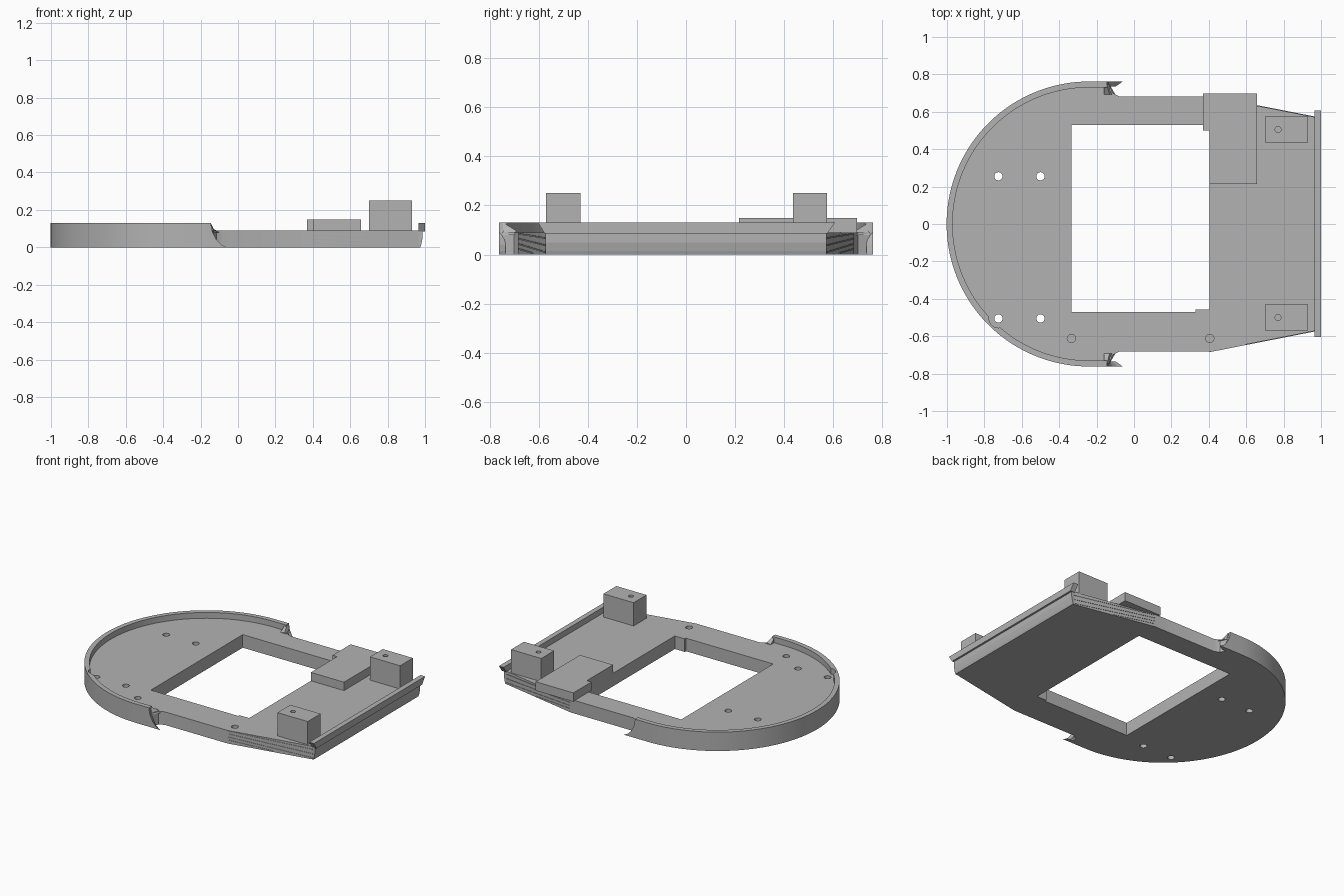
import bpy, bmesh, math

if "Cube" in bpy.data.objects:
    bpy.data.objects.remove(bpy.data.objects["Cube"])

# single plain grey material
grey = bpy.data.materials.new("plain_grey")
grey.diffuse_color = (0.45, 0.45, 0.45, 1)
grey.use_nodes = True
grey.node_tree.nodes["Principled BSDF"].inputs["Base Color"].default_value = grey.diffuse_color


def link(name, bm):
    bmesh.ops.recalc_face_normals(bm, faces=bm.faces)
    me = bpy.data.meshes.new(name)
    bm.to_mesh(me)
    bm.free()
    me.materials.append(grey)
    ob = bpy.data.objects.new(name, me)
    bpy.context.collection.objects.link(ob)
    return ob


def loft(name, bottom, top):
    """Solid between two matching 3D loops."""
    bm = bmesh.new()
    a = [bm.verts.new(p) for p in bottom]
    b = [bm.verts.new(p) for p in top]
    bm.faces.new(a)
    bm.faces.new(b)
    for i in range(len(a)):
        j = (i + 1) % len(a)
        bm.faces.new((a[i], a[j], b[j], b[i]))
    return link(name, bm)


def prism(name, outline, z0, z1):
    return loft(name, [(x, y, z0) for x, y in outline], [(x, y, z1) for x, y in outline])


def box(name, x0, x1, y0, y1, z0, z1):
    return prism(name, [(x0, y0), (x1, y0), (x1, y1), (x0, y1)], z0, z1)


def disc(name, x, y, r, z0, z1, n=32):
    return prism(name, [(x + r * math.cos(2 * math.pi * i / n),
                         y + r * math.sin(2 * math.pi * i / n)) for i in range(n)], z0, z1)


def cut(ob, cutters):
    """Subtract the cutters, bake the result and remove them."""
    for c in cutters:
        m = ob.modifiers.new("cut", 'BOOLEAN')
        m.operation, m.solver, m.object = 'DIFFERENCE', 'EXACT', c
    bpy.context.view_layer.update()
    dg = bpy.context.evaluated_depsgraph_get()
    me = bpy.data.meshes.new_from_object(ob.evaluated_get(dg))
    ob.modifiers.clear()
    ob.data = me
    for c in cutters:
        bpy.data.objects.remove(c)


def smooth(ob):
    ob.data.polygons.foreach_set("use_smooth", [True] * len(ob.data.polygons))
    ob.data.set_sharp_from_angle(angle=math.radians(30))


CX, TOP, RIM = -0.24, 0.09, 0.13


def arc(r, n=72):
    """Half circle from +y round the left end to -y."""
    return [(CX + r * math.cos(math.pi / 2 + math.pi * i / n),
             r * math.sin(math.pi / 2 + math.pi * i / n)) for i in range(n + 1)]


# base plate: round left end, narrower middle, tapered right end
side = [(0.975, -0.57), (0.40, -0.683), (-0.08, -0.683), (-0.115, -0.70),
        (-0.13, -0.735), (-0.14, -0.762)]
outline = arc(0.762) + side[::-1] + [(x, -y) for x, y in side]
plate = prism("base_plate", outline, 0, TOP)
window = [(-0.335, -0.47), (0.33, -0.47), (0.33, -0.457), (0.405, -0.457),
          (0.405, 0.53), (-0.335, 0.53)]
cutters = [prism("window_cutter", window, -0.1, 0.3)]
for x in (-0.725, -0.5):
    for y in (0.255, -0.505):
        cutters.append(disc("hole_cutter", x, y, 0.022, -0.1, 0.3))
for x in (-0.335, 0.405):
    cutters.append(disc("blind_hole_cutter", x, -0.612, 0.022, 0.03, 0.3))
cut(plate, cutters)
smooth(plate)

# raised rim round the left end, relieved beside the nearest hole
rim_line = ([(-0.145, 0.762)] + arc(0.762) + [(-0.145, -0.762), (-0.145, -0.73)]
            + arc(0.73)[::-1] + [(-0.145, 0.73)])
rim = prism("raised_rim", rim_line, TOP - 0.002, RIM)
cut(rim, [disc("relief_cutter", -0.725, -0.505, 0.05, TOP - 0.05, 0.3)])
smooth(rim)

# swept tips where the rim ends, on both sides
tip = [(-0.145, 0), (-0.06, 0), (-0.09, 0.015), (-0.115, 0.04), (-0.13, 0.07),
       (-0.14, TOP), (-0.145, RIM)]
for s, label in ((1, "back"), (-1, "front")):
    loft(label + "_rim_tip",
         [(x, s * 0.762, z) for x, z in tip],
         [(-0.145 + (x + 0.145) * 0.55, s * 0.735, z) for x, z in tip])
    loft(label + "_rim_step",
         [(x, s * 0.745, z) for x, z in ((-0.16, 0.08), (-0.13, 0.08), (-0.145, RIM), (-0.16, RIM))],
         [(x, s * 0.692, z) for x, z in ((-0.16, 0.08), (-0.10, 0.08), (-0.13, 0.098), (-0.16, 0.091))])

# right end strip and lip, bevelled at the ends
end = [(0.955, 0), (0.975, 0), (0.98, 0.015), (0.987, 0.05), (0.987, TOP), (0.955, TOP)]
loft("end_strip", [(x, -0.572, z) for x, z in end], [(x, 0.572, z) for x, z in end])
loft("end_lip",
     [(0.965, -0.575, 0.085), (1.0, -0.575, 0.085), (1.0, 0.575, 0.085), (0.965, 0.575, 0.085)],
     [(0.965, -0.603, RIM), (1.0, -0.603, RIM), (1.0, 0.607, RIM), (0.965, 0.607, RIM)])

# thin sloping ribs along the tapered sides
ribs = ((0.41, 0.082, 0.97, 0.064), (0.405, 0.062, 0.97, 0.034),
        (0.405, 0.04, 0.97, 0.006), (0.405, 0.02, 0.70, 0.003))


def wall(x):
    return 0.683 - (x - 0.40) * (0.113 / 0.575)


for s, label in ((1, "back"), (-1, "front")):
    for i, (x0, z0, x1, z1) in enumerate(ribs):
        def ring(x, z):
            y = wall(x)
            return [(x, s * (y - 0.01), z), (x, s * (y + 0.003), z),
                    (x, s * (y + 0.003), z + 0.006), (x, s * (y - 0.01), z + 0.006)]
        loft(f"{label}_side_rib_{i + 1}", ring(x0, z0), ring(x1, z1))

# low pad with a stepped inner corner
prism("low_pad", [(0.405, 0.215), (0.657, 0.215), (0.657, 0.697), (0.37, 0.697),
                  (0.37, 0.50), (0.405, 0.50)], TOP - 0.003, 0.148)

# two mounting posts with blind holes
for yc, label in ((0.505, "back"), (-0.5, "front")):
    post = box(label + "_mounting_post", 0.70, 0.93, yc - 0.07, yc + 0.07, TOP - 0.003, 0.25)
    cut(post, [disc("post_hole_cutter", 0.77, yc, 0.016, 0.15, 0.4)])
    smooth(post)
